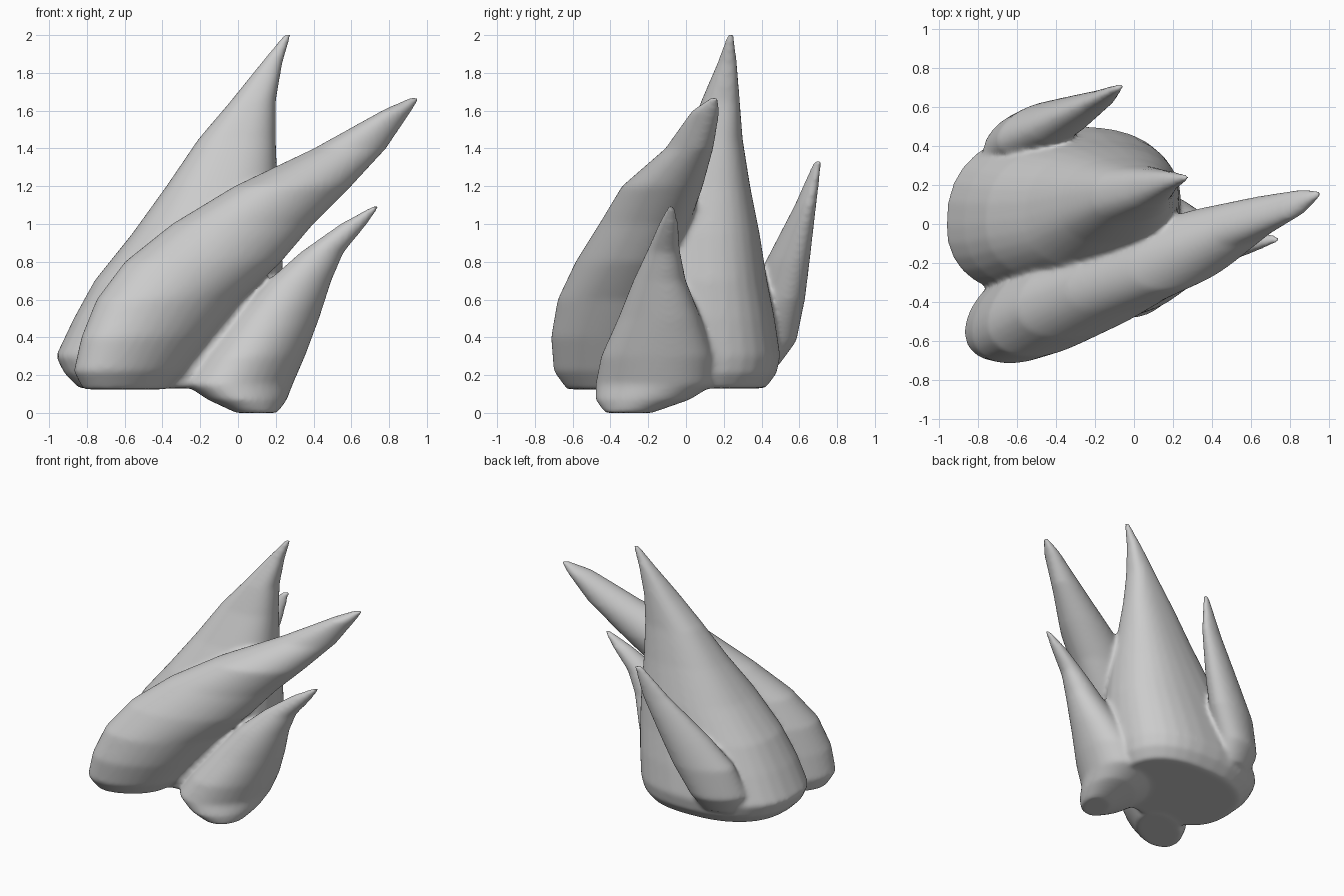
import bpy, bmesh, math

SIDES = 32


def add_spike(bm, rings, lean, power=2.0):
    """Loft horizontal slices (x0, x1, y0, y1, z); lean skews the ovals along the diagonal."""
    def sq(v):
        return math.copysign(abs(v) ** (2 / power), v)
    loops = []
    for x0, x1, y0, y1, z in rings:
        cx, cy, rx, ry = (x0 + x1) / 2, (y0 + y1) / 2, (x1 - x0) / 2, (y1 - y0) / 2
        loop = []
        for i in range(SIDES):
            t = 2 * math.pi * i / SIDES
            loop.append(bm.verts.new((cx + rx * sq(math.cos(t)),
                                      cy + ry * sq(math.sin(t + lean)), z)))
        loops.append(loop)
    for a, b in zip(loops, loops[1:]):
        for i in range(SIDES):
            j = (i + 1) % SIDES
            bm.faces.new((a[i], a[j], b[j], b[i]))
    bm.faces.new(loops[0][::-1])
    bm.faces.new(loops[-1])


bm = bmesh.new()

# Tall rear spike with the broad body below it
add_spike(bm, [
    (-0.84, 0.14, -0.34, 0.42, 0.13), (-0.92, 0.19, -0.37, 0.48, 0.21),
    (-0.965, 0.21, -0.37, 0.50, 0.30), (-0.87, 0.23, -0.35, 0.47, 0.50),
    (-0.76, 0.24, -0.30, 0.43, 0.70), (-0.56, 0.23, -0.23, 0.39, 0.95),
    (-0.38, 0.21, -0.10, 0.34, 1.20), (-0.21, 0.20, 0.01, 0.30, 1.45),
    (-0.04, 0.20, 0.08, 0.285, 1.65), (0.12, 0.235, 0.165, 0.27, 1.85),
    (0.25, 0.285, 0.22, 0.255, 2.01)], 0.12, 2.4)

# Long front spike leaning right
add_spike(bm, [
    (-0.82, -0.38, -0.63, -0.25, 0.125), (-0.87, -0.28, -0.70, -0.18, 0.22),
    (-0.83, -0.14, -0.715, -0.13, 0.40), (-0.75, 0.02, -0.68, -0.08, 0.60),
    (-0.60, 0.23, -0.585, -0.04, 0.80), (-0.35, 0.40, -0.46, 0.02, 1.00),
    (-0.02, 0.60, -0.34, 0.09, 1.20), (0.40, 0.785, -0.11, 0.145, 1.40),
    (0.76, 0.92, 0.03, 0.18, 1.60), (0.91, 0.965, 0.13, 0.17, 1.67)], 0.45)

# Small right spike and its low foot
add_spike(bm, [
    (-0.01, 0.21, -0.43, -0.18, 0.0), (-0.16, 0.26, -0.48, 0.02, 0.07),
    (-0.28, 0.29, -0.48, 0.15, 0.15), (-0.18, 0.355, -0.45, 0.15, 0.30),
    (-0.02, 0.43, -0.36, 0.08, 0.50), (0.16, 0.495, -0.28, 0.0, 0.70),
    (0.33, 0.56, -0.21, -0.03, 0.85), (0.54, 0.685, -0.145, -0.04, 1.00),
    (0.72, 0.755, -0.095, -0.06, 1.10)], 0.25)

# Small back spike
add_spike(bm, [
    (-0.74, -0.45, 0.25, 0.49, 0.25), (-0.775, -0.40, 0.28, 0.585, 0.38),
    (-0.70, -0.28, 0.34, 0.63, 0.60), (-0.54, -0.20, 0.42, 0.655, 0.80),
    (-0.28, -0.09, 0.575, 0.69, 1.10), (-0.10, -0.05, 0.68, 0.72, 1.34)], 0.4)

bmesh.ops.recalc_face_normals(bm, faces=bm.faces)
mesh = bpy.data.meshes.new("spiky_tuft")
bm.to_mesh(mesh)
bm.free()
tuft = bpy.data.objects.new("spiky_tuft", mesh)
bpy.context.collection.objects.link(tuft)

# Fuse the spikes into one soft skin
fuse = tuft.modifiers.new("fuse", 'REMESH')
fuse.mode = 'VOXEL'
fuse.voxel_size = 0.014
fuse.use_smooth_shade = True
soft = tuft.modifiers.new("soften", 'SMOOTH')
soft.factor = 0.5
soft.iterations = 14
